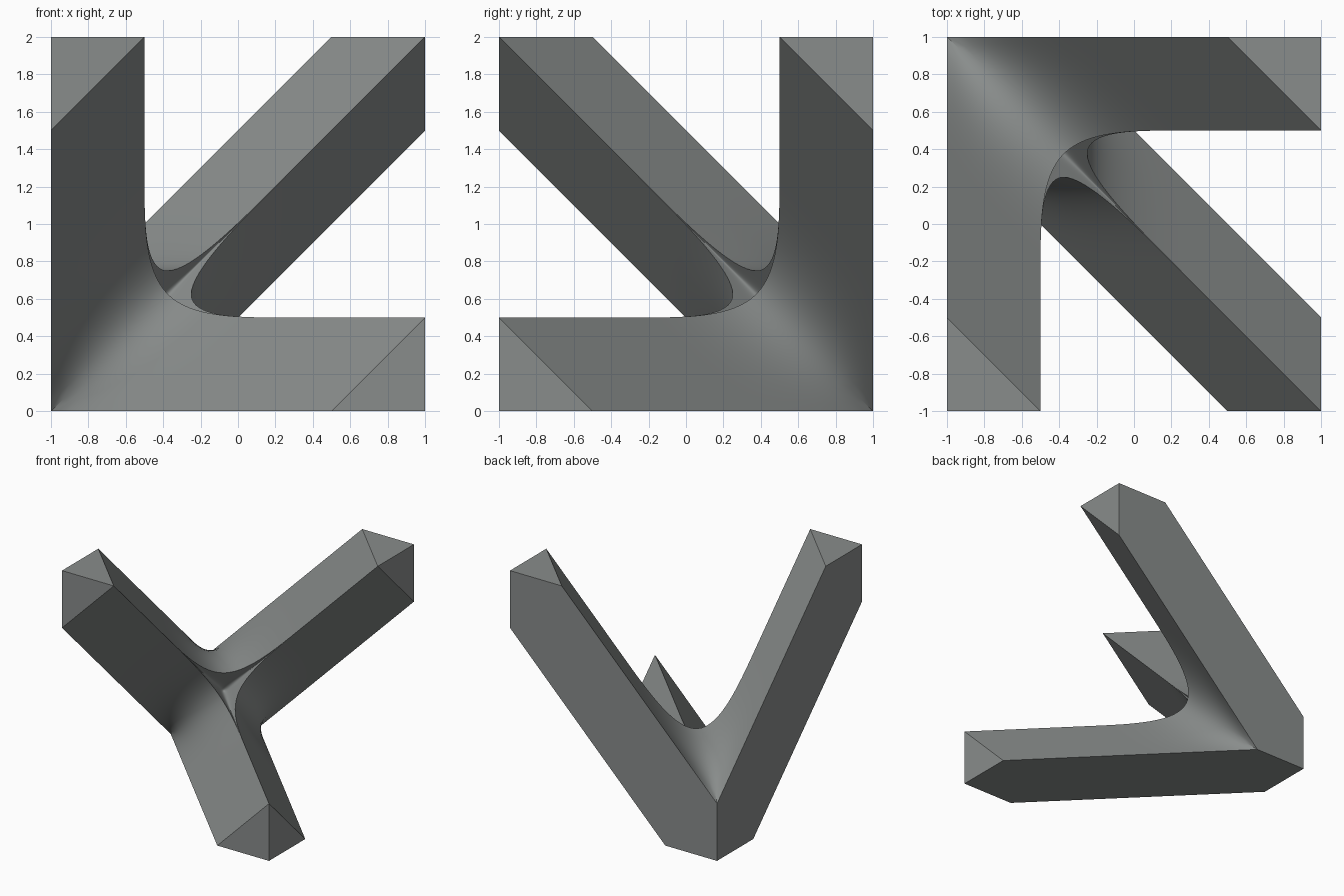
import bpy, bmesh

if "Cube" in bpy.data.objects:
    bpy.data.objects.remove(bpy.data.objects["Cube"])

# Three half-diamond arms run from one cube corner along its face diagonals.
# Local axes a, b, c start at that corner (left, back, bottom).
bm = bmesh.new()
crease = bm.edges.layers.float.new("crease_edge")
verts = {}


def v(name, axes=(), values=()):
    """Get or make a named control vertex; unlisted axes take 0."""
    if name not in verts:
        p = [0.0, 0.0, 0.0]
        for ax, val in zip(axes, values):
            p[ax] = val
        verts[name] = bm.verts.new((p[0] - 1, 1 - p[1], p[2]))
    return verts[name]


origin = v("origin")
P = [v(("root", i), (i,), (0.5,)) for i in range(3)]
C = [v(("centre", i), (0, 1, 2), (0.5, 0.5, 0.5)) for i in range(3)]
soft = {frozenset((P[i], C[i])) for i in range(3)}
soft |= {frozenset((C[i], C[(i + 1) % 3])) for i in range(3)}

for k in range(3):
    i, j = (k + 1) % 3, (k + 2) % 3
    tip = v(("tip", k), (i, j), (2, 2))
    ridge_end = v(("ridge_end", k), (i, j, k), (2, 2, 0.5))
    ridge_mid = v(("ridge_mid", k), (i, j, k), (1.25, 1.25, 0.5))
    rim = []
    for m, n in ((i, j), (j, i)):
        mid = v(("mid", m, n), (m, n), (1.25, 0.75))
        end = v(("end", m, n), (m, n), (2, 1.5))
        rim.append((mid, end))
        # sloped sides and end cap
        bm.faces.new((P[m], mid, ridge_mid, C[m]))
        bm.faces.new((mid, end, ridge_end, ridge_mid))
        bm.faces.new((end, tip, ridge_end))
        soft.add(frozenset((mid, ridge_mid)))
    # flat outer strip
    bm.faces.new((origin, P[i], rim[0][0], rim[0][1], tip,
                  rim[1][1], rim[1][0], P[j]))
    # saddle strip that opens out of the ridge
    bm.faces.new((C[i], C[j], ridge_mid))
bm.faces.new(C)

for e in bm.edges:
    e[crease] = 0.0 if frozenset(e.verts) in soft else 1.0
bmesh.ops.recalc_face_normals(bm, faces=bm.faces[:])

mesh = bpy.data.meshes.new("three_arm_node")
bm.to_mesh(mesh)
bm.free()
node = bpy.data.objects.new("three_arm_node", mesh)
bpy.context.collection.objects.link(node)

grey = bpy.data.materials.new("grey")
grey.diffuse_color = (0.25, 0.265, 0.26, 1)
grey.use_nodes = True
grey.node_tree.nodes["Principled BSDF"].inputs["Base Color"].default_value = grey.diffuse_color
mesh.materials.append(grey)

# Blend the junction, keeping the creased edges sharp
sub = node.modifiers.new("blend", 'SUBSURF')
sub.levels = sub.render_levels = 4
bpy.context.view_layer.objects.active = node
node.select_set(True)
bpy.ops.object.modifier_apply(modifier=sub.name)
bpy.ops.object.shade_smooth_by_angle(angle=0.52)
